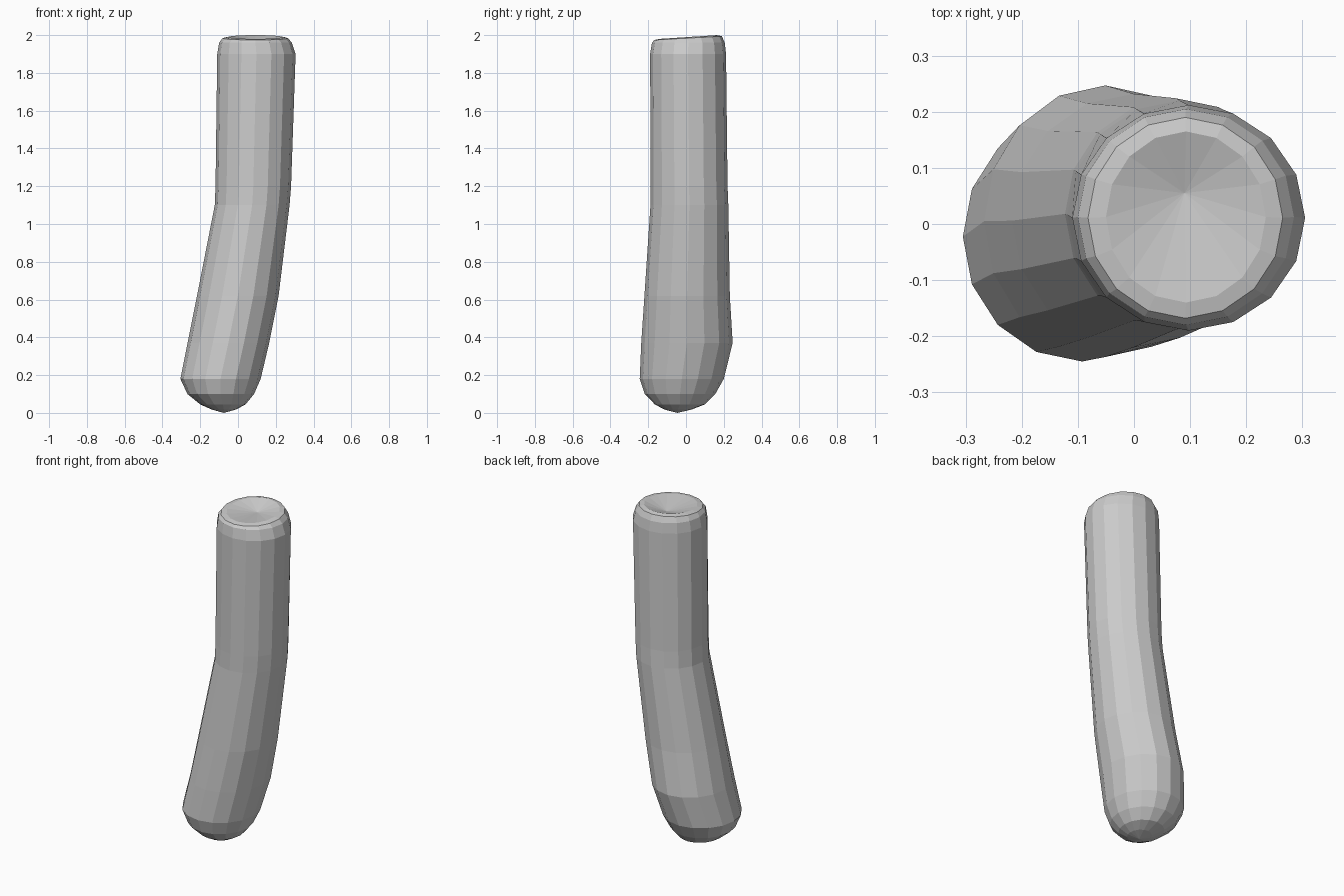
import bpy, bmesh, math

if "Cube" in bpy.data.objects:
    bpy.data.objects.remove(bpy.data.objects["Cube"])

SIDES = 16
# Ring extents up the bent rod: z, x min, x max, y min, y max
RINGS = [
    (0.018, -0.14, -0.01, -0.115, 0.03),
    (0.045, -0.20, 0.04, -0.165, 0.10),
    (0.10, -0.268, 0.085, -0.218, 0.155),
    (0.18, -0.305, 0.12, -0.245, 0.20),
    (0.37, -0.267, 0.165, -0.237, 0.247),
    (0.62, -0.217, 0.215, -0.22, 0.232),
    (1.10, -0.123, 0.273, -0.188, 0.224),
    (1.20, -0.119, 0.281, -0.187, 0.22),
    (1.90, -0.11, 0.305, -0.19, 0.212),
    (1.96, -0.10, 0.285, -0.18, 0.205),
    (1.984, -0.082, 0.265, -0.168, 0.19),
    (1.99, -0.05, 0.235, -0.14, 0.165),
]

bm = bmesh.new()


def add_ring(z, x0, x1, y0, y1):
    cx, cy, rx, ry = (x0 + x1) / 2, (y0 + y1) / 2, (x1 - x0) / 2, (y1 - y0) / 2
    verts = []
    for i in range(SIDES):
        a = 2 * math.pi * i / SIDES
        # the top rim rises slightly towards the back
        lift = 0.01 * math.sin(a) if z > 1.98 else 0
        verts.append(bm.verts.new((cx + rx * math.cos(a), cy + ry * math.sin(a), z + lift)))
    return verts


# Rod wall
rings = [add_ring(*r) for r in RINGS]
for lo, hi in zip(rings, rings[1:]):
    for i in range(SIDES):
        j = (i + 1) % SIDES
        bm.faces.new((lo[i], lo[j], hi[j], hi[i]))

# Rounded foot tip and dimpled top
foot = bm.verts.new((-0.075, -0.045, 0))
dimple = bm.verts.new((0.09, 0.055, 1.96))
for i in range(SIDES):
    j = (i + 1) % SIDES
    bm.faces.new((foot, rings[0][j], rings[0][i]))
    bm.faces.new((dimple, rings[-1][i], rings[-1][j]))

bmesh.ops.recalc_face_normals(bm, faces=bm.faces)
mesh = bpy.data.meshes.new("bent_rod")
bm.to_mesh(mesh)
bm.free()
bpy.context.collection.objects.link(bpy.data.objects.new("bent_rod", mesh))
